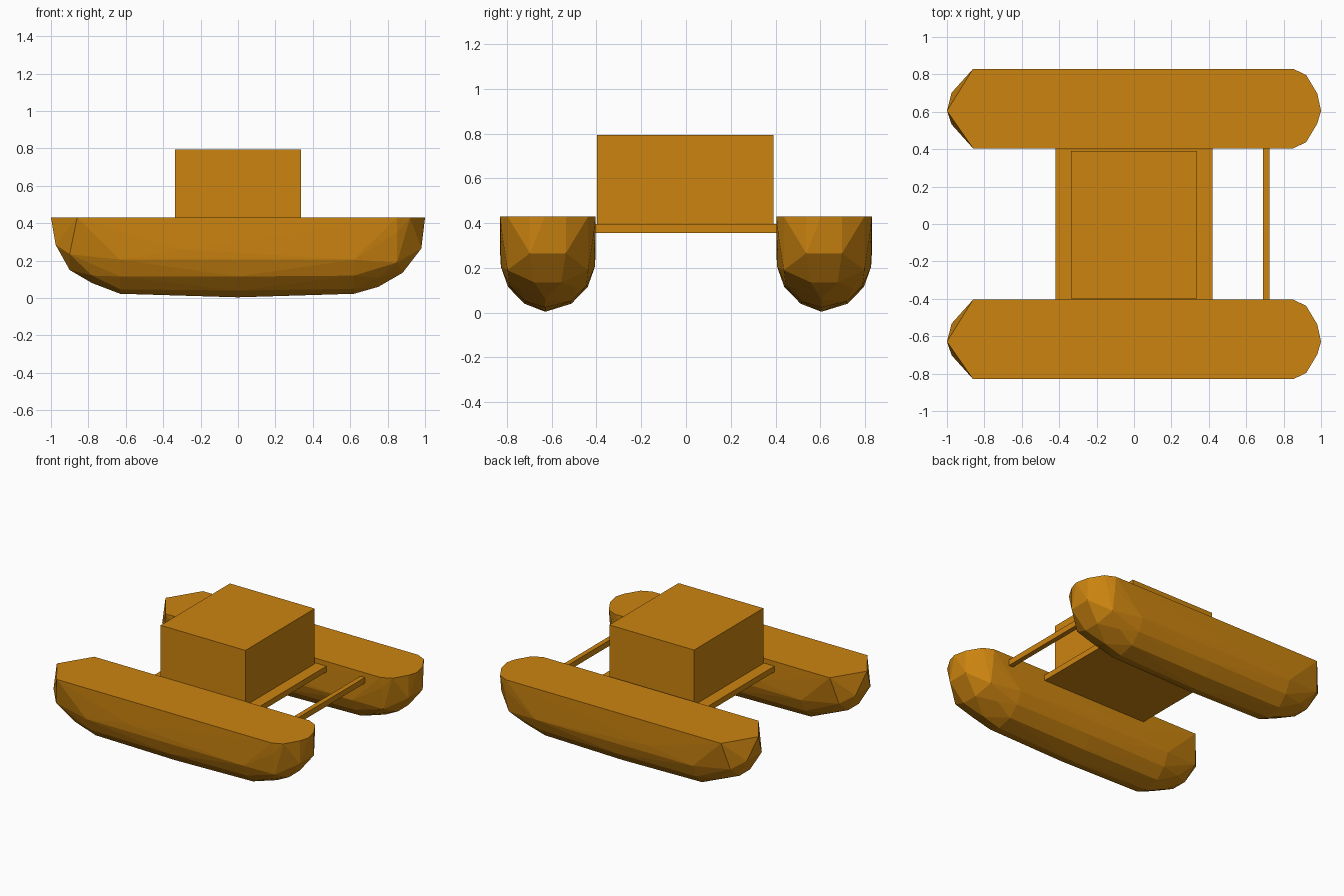
import bpy, bmesh

if "Cube" in bpy.data.objects:
    bpy.data.objects.remove(bpy.data.objects["Cube"])

mat = bpy.data.materials.new("ochre")
mat.diffuse_color = (0.6, 0.23, 0.005, 1)
mat.use_nodes = True
mat.node_tree.nodes["Principled BSDF"].inputs["Base Color"].default_value = mat.diffuse_color


def add_object(name, bm):
    mesh = bpy.data.meshes.new(name)
    bm.to_mesh(mesh)
    bm.free()
    mesh.materials.append(mat)
    obj = bpy.data.objects.new(name, mesh)
    bpy.context.collection.objects.link(obj)
    return obj


def box(name, lo, hi):
    bm = bmesh.new()
    bmesh.ops.create_cube(bm, size=1)
    for v in bm.verts:
        v.co = [(a + b) / 2 + c * (b - a) for a, b, c in zip(lo, hi, v.co)]
    return add_object(name, bm)


# Half-sections of a float: x -> (half width, height) points
W = 0.213
SECTIONS = [
    (-1.0, [(0, 0.43)]),
    (-0.975, [(0.085, 0.285)]),
    (-0.90, [(0.06, 0.15), (0.165, 0.235)]),
    (-0.86, [(W, 0.43)]),
    (-0.78, [(0, 0.08), (0.13, 0.12)]),
    (-0.63, [(0, 0.023), (0.10, 0.047), (0.17, 0.115), (0.208, 0.205)]),
    (-0.30, [(W, 0.26)]),
    (0.0, [(0, 0.004), (0.105, 0.04), (0.178, 0.115)]),
    (0.62, [(0, 0.023), (0.10, 0.05), (0.172, 0.12), (0.21, 0.205)]),
    (0.75, [(0, 0.06), (0.13, 0.11)]),
    (0.85, [(W, 0.43), (0.205, 0.35), (0.18, 0.19)]),
    (0.88, [(0.06, 0.135)]),
    (0.92, [(0.18, 0.43)]),
    (0.98, [(0.08, 0.43), (0.08, 0.265)]),
    (1.0, [(0, 0.43)]),
]


def pontoon(name, y):
    bm = bmesh.new()
    for x, points in SECTIONS:
        for w, z in points:
            if w == 0:
                bm.verts.new((x, y - 0.012, z))
            else:
                bm.verts.new((x, y - w, z))
                bm.verts.new((x, y + w, z))
    out = bmesh.ops.convex_hull(bm, input=bm.verts[:])
    loose = {v for v in out["geom_interior"] + out["geom_unused"]
             if isinstance(v, bmesh.types.BMVert)}
    bmesh.ops.delete(bm, geom=list(loose), context='VERTS')
    bmesh.ops.dissolve_limit(bm, angle_limit=0.01, verts=bm.verts[:], edges=bm.edges[:])
    bmesh.ops.recalc_face_normals(bm, faces=bm.faces[:])
    return add_object(name, bm)


# Twin floats
pontoon("front_float", -0.617)
pontoon("rear_float", 0.617)

# Deck, cross bar and cabin
box("deck", (-0.42, -0.408, 0.355), (0.42, 0.408, 0.396))
box("cross_bar", (0.69, -0.408, 0.355), (0.725, 0.408, 0.396))
box("cabin", (-0.337, -0.397, 0.396), (0.337, 0.39, 0.793))
